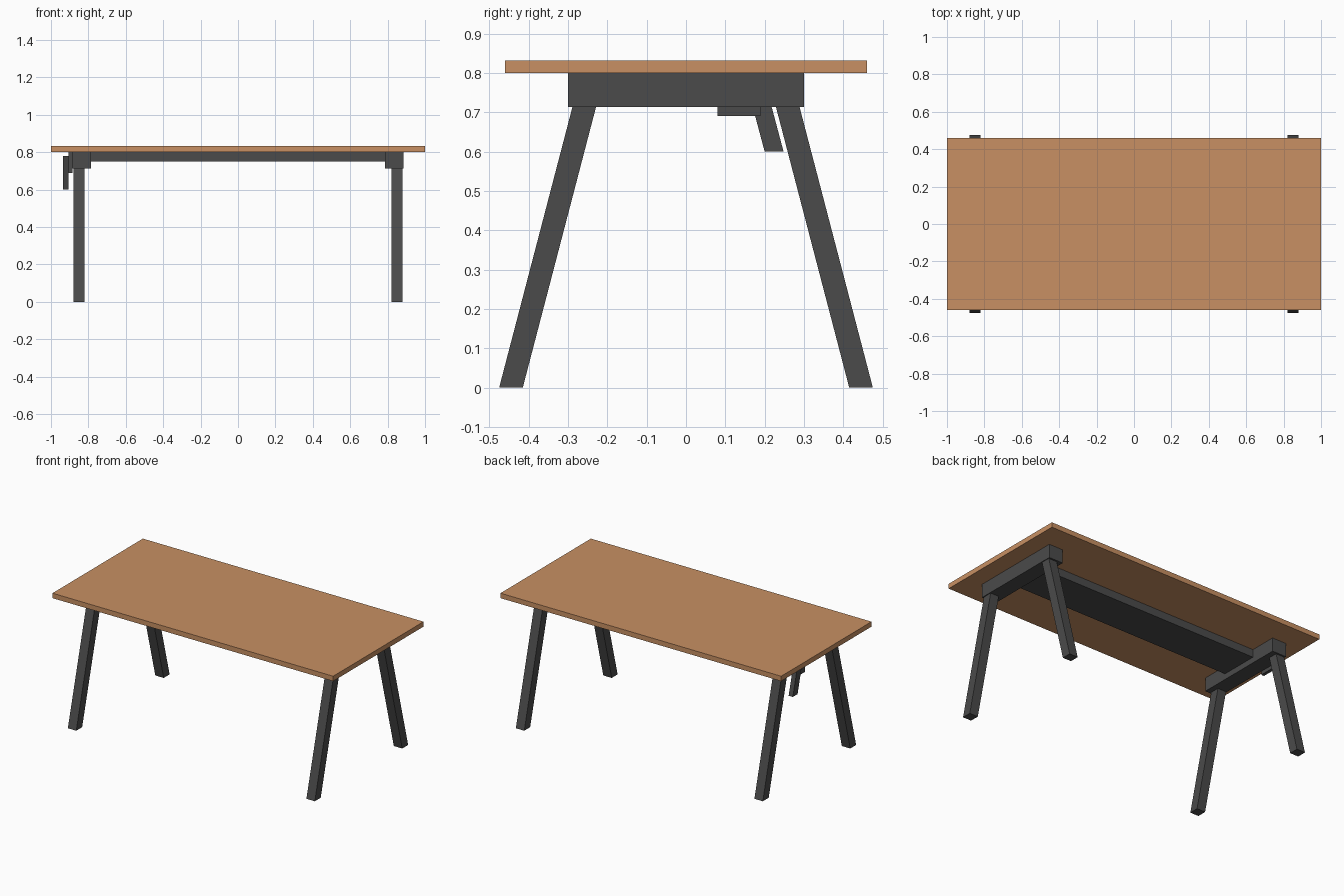
import bpy
import bmesh

if "Cube" in bpy.data.objects:
    bpy.data.objects.remove(bpy.data.objects["Cube"])


def material(name, color):
    m = bpy.data.materials.new(name)
    m.diffuse_color = color
    m.use_nodes = True
    m.node_tree.nodes["Principled BSDF"].inputs["Base Color"].default_value = m.diffuse_color
    return m


WOOD = material("wood", (0.58, 0.28, 0.125, 1))
STEEL = material("dark_steel", (0.07, 0.07, 0.07, 1))


def prism(name, x0, x1, profile, mat):
    """Extrude a closed (y, z) profile along x from x0 to x1."""
    bm = bmesh.new()
    face = bm.faces.new([bm.verts.new((x0, y, z)) for y, z in profile])
    ext = bmesh.ops.extrude_face_region(bm, geom=[face])
    verts = [v for v in ext["geom"] if isinstance(v, bmesh.types.BMVert)]
    bmesh.ops.translate(bm, verts=verts, vec=(x1 - x0, 0, 0))
    bmesh.ops.recalc_face_normals(bm, faces=bm.faces)
    mesh = bpy.data.meshes.new(name)
    bm.to_mesh(mesh)
    bm.free()
    mesh.materials.append(mat)
    obj = bpy.data.objects.new(name, mesh)
    bpy.context.collection.objects.link(obj)
    return obj


def box(name, x, y, z, mat):
    return prism(name, x[0], x[1],
                 [(y[0], z[0]), (y[1], z[0]), (y[1], z[1]), (y[0], z[1])], mat)


# Tabletop and the wide rail under it
box("tabletop", (-1, 1), (-0.46, 0.46), (0.80, 0.832), WOOD)
box("center_rail", (-0.785, 0.785), (-0.125, 0.125), (0.75, 0.80), STEEL)

# End beams with splayed legs
for side, sx in (("left", -1), ("right", 1)):
    box(f"{side}_end_beam", sorted((sx * 0.785, sx * 0.885)),
        (-0.30, 0.30), (0.713, 0.80), STEEL)
    x0, x1 = sorted((sx * 0.82, sx * 0.88))
    for end, sy in (("front", -1), ("back", 1)):
        prism(f"{end}_{side}_leg", x0, x1,
              [(sy * 0.415, 0), (sy * 0.475, 0),
               (sy * 0.287, 0.72), (sy * 0.227, 0.72)], STEEL)

# Slanted crank handle on its mounting block
box("handle_mount", (-0.905, -0.885), (0.08, 0.19), (0.69, 0.80), STEEL)
prism("crank_handle", -0.935, -0.905,
      [(0.20, 0.60), (0.248, 0.60), (0.20, 0.78), (0.152, 0.78)], STEEL)
